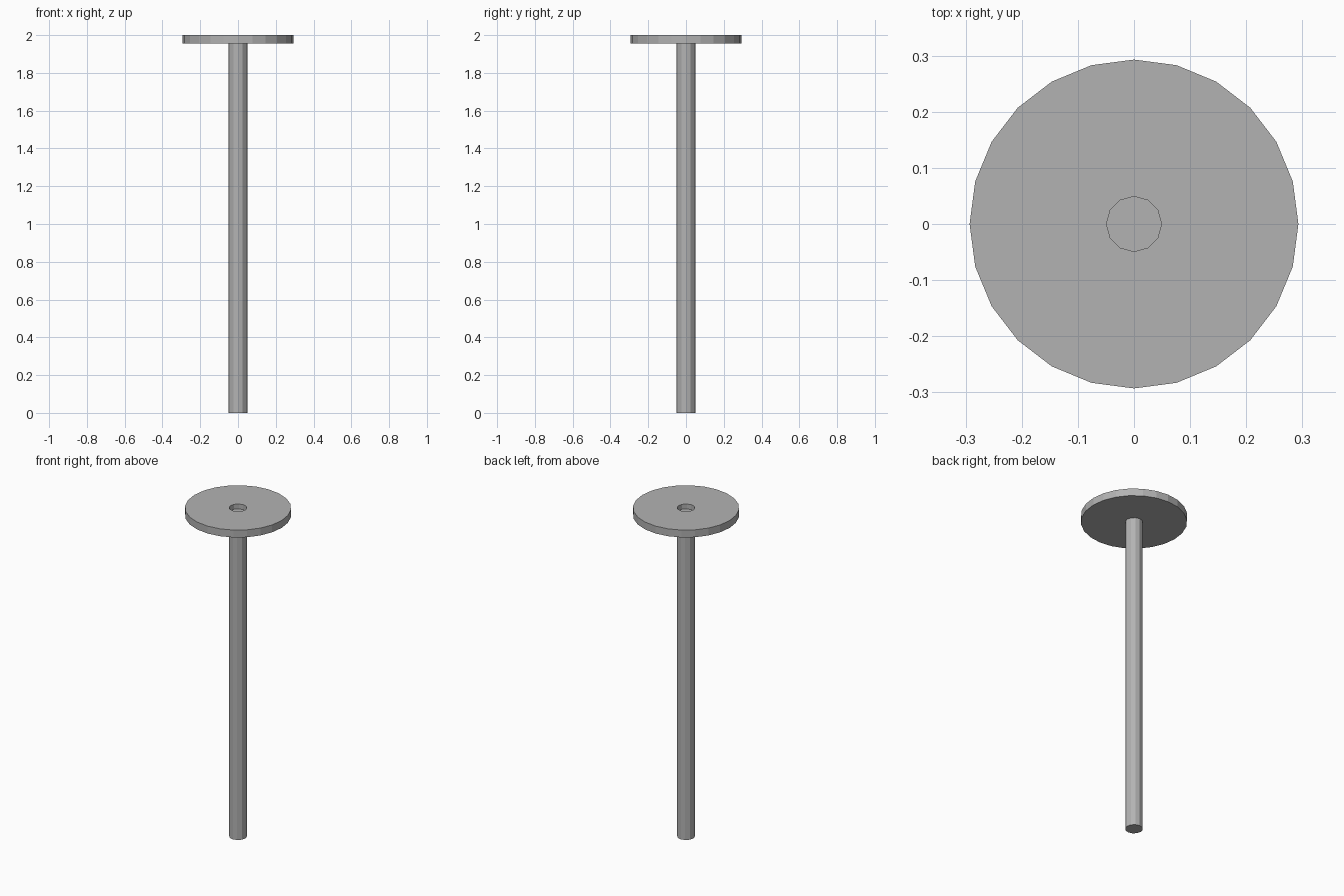
import bpy, bmesh
from math import cos, sin, pi

cube = bpy.data.objects.get("Cube")
if cube:
    bpy.data.objects.remove(cube)

grey = bpy.data.materials.new("plain grey")
grey.use_nodes = True
colour = (0.45, 0.45, 0.45, 1)
grey.diffuse_color = colour
grey.node_tree.nodes["Principled BSDF"].inputs["Base Color"].default_value = colour


def ring(bm, radius, z, sides):
    """Closed loop of edges forming a regular polygon."""
    verts = [bm.verts.new((radius * cos(2 * pi * i / sides),
                           radius * sin(2 * pi * i / sides), z)) for i in range(sides)]
    return verts, [bm.edges.new((verts[i - 1], verts[i])) for i in range(sides)]


def finish(name, bm):
    bmesh.ops.recalc_face_normals(bm, faces=bm.faces)
    mesh = bpy.data.meshes.new(name)
    bm.to_mesh(mesh)
    bm.free()
    mesh.materials.append(grey)
    bpy.context.collection.objects.link(bpy.data.objects.new(name, mesh))


DISC_R, SHAFT_R, BORE_R = 0.293, 0.049, 0.036
DISC_BOTTOM, SHAFT_TOP, TOP = 1.955, 1.97, 2.0

# Round plate with a central hole
bm = bmesh.new()
loops = [ring(bm, r, z, n)[1] for r, z, n in (
    (DISC_R, DISC_BOTTOM, 24), (DISC_R, TOP, 24),
    (SHAFT_R, TOP, 12), (SHAFT_R, DISC_BOTTOM, 12))]
for i in range(4):
    bmesh.ops.bridge_loops(bm, edges=loops[i - 1] + loops[i])
finish("top_disc", bm)

# Hollow shaft, open at the foot and closed just below the plate's top
bm = bmesh.new()
top_verts, top_edges = ring(bm, SHAFT_R, SHAFT_TOP, 12)
_, foot_edges = ring(bm, SHAFT_R, 0, 12)
_, bore_foot = ring(bm, BORE_R, 0, 12)
bore_verts, bore_top = ring(bm, BORE_R, DISC_BOTTOM, 12)
for a, b in ((top_edges, foot_edges), (foot_edges, bore_foot), (bore_foot, bore_top)):
    bmesh.ops.bridge_loops(bm, edges=a + b)
bm.faces.new(top_verts)
bm.faces.new(bore_verts)
finish("shaft", bm)
